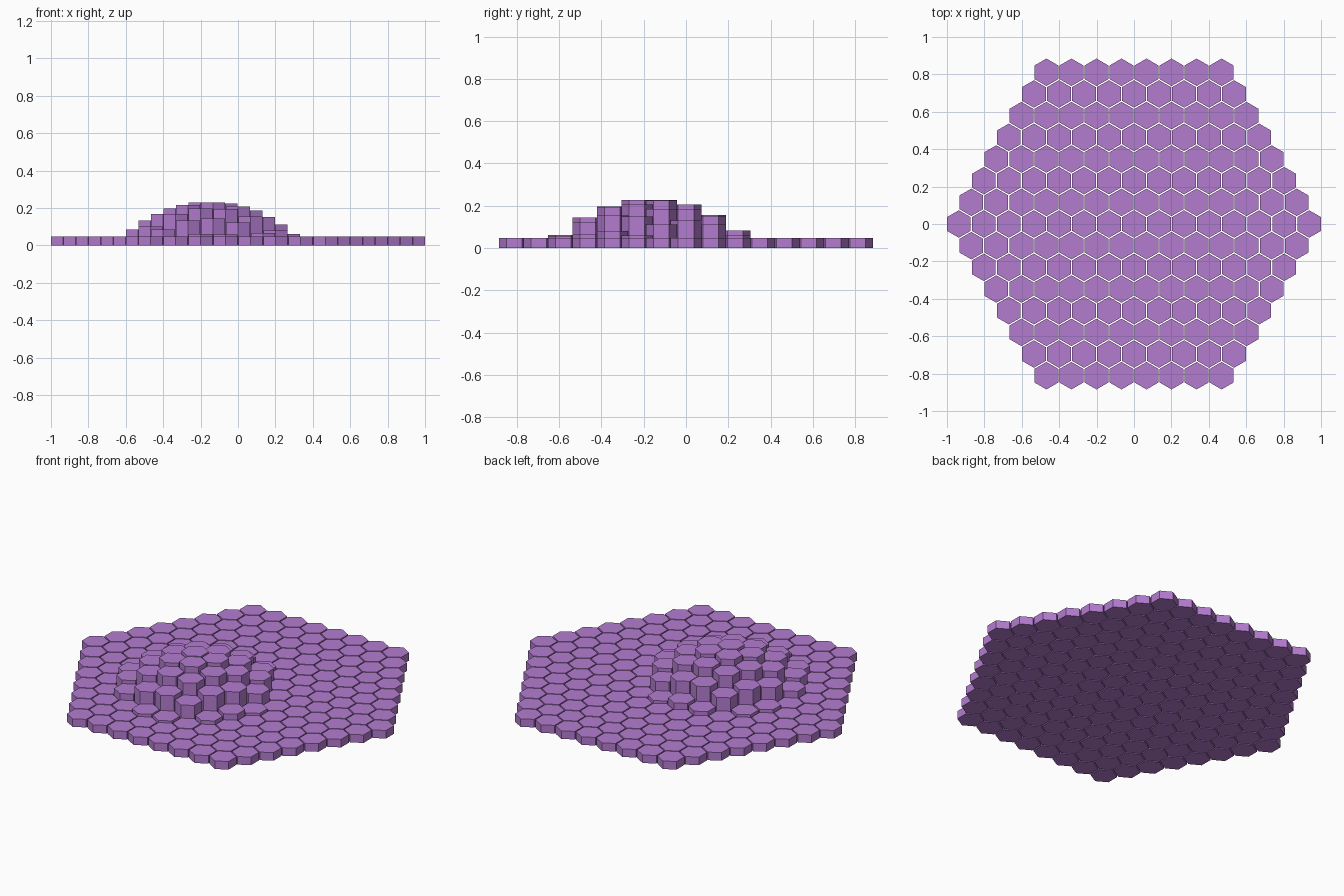
import bpy, bmesh, math
from mathutils import Matrix

if "Cube" in bpy.data.objects:
    bpy.data.objects.remove(bpy.data.objects["Cube"])

RINGS = 7                      # rings of tiles around the middle one
PITCH = 0.1338                 # centre-to-centre spacing
FLAT = 0.127                   # tile width across flats
BASE = 0.048                   # height of the flat tiles
DOME = (-0.15, -0.162)         # centre of the raised mound
DOME_R, DOME_H = 0.437, 0.185

mat = bpy.data.materials.new("lavender purple")
mat.diffuse_color = (0.456, 0.202, 0.631, 1)
mat.use_nodes = True
mat.node_tree.nodes["Principled BSDF"].inputs["Base Color"].default_value = mat.diffuse_color


def add_prism(bm, x, y, h):
    """Six-sided column, points toward +-y, standing on z = 0."""
    r = FLAT / math.sqrt(3)
    m = Matrix.Translation((x, y, h / 2)) @ Matrix.Rotation(math.pi / 6, 4, 'Z')
    res = bmesh.ops.create_cone(bm, cap_ends=True, segments=6, radius1=r, radius2=r, depth=h)
    verts = res["verts"]
    # make sure a corner points along y whatever the primitive's start angle
    if max(abs(v.co.y) for v in verts) > r * 0.99:
        m = Matrix.Translation((x, y, h / 2))
    bmesh.ops.transform(bm, matrix=m, verts=verts)


def finish(bm, name):
    me = bpy.data.meshes.new(name)
    bm.to_mesh(me)
    bm.free()
    me.materials.append(mat)
    bpy.context.collection.objects.link(bpy.data.objects.new(name, me))


# hexagonal field of tiles, raised into a rounded mound near one corner
flat_tiles, mound = bmesh.new(), bmesh.new()
for row in range(-RINGS, RINGS + 1):
    count = 2 * RINGS + 1 - abs(row)
    for i in range(count):
        x = (i - (count - 1) / 2) * PITCH
        y = row * PITCH * math.sqrt(3) / 2
        d = math.hypot(x - DOME[0], y - DOME[1]) / DOME_R
        rise = DOME_H * max(0, 1 - d * d)
        add_prism(mound if rise > 0 else flat_tiles, x, y, BASE + rise)

finish(flat_tiles, "flat_tiles")
finish(mound, "mound_columns")
